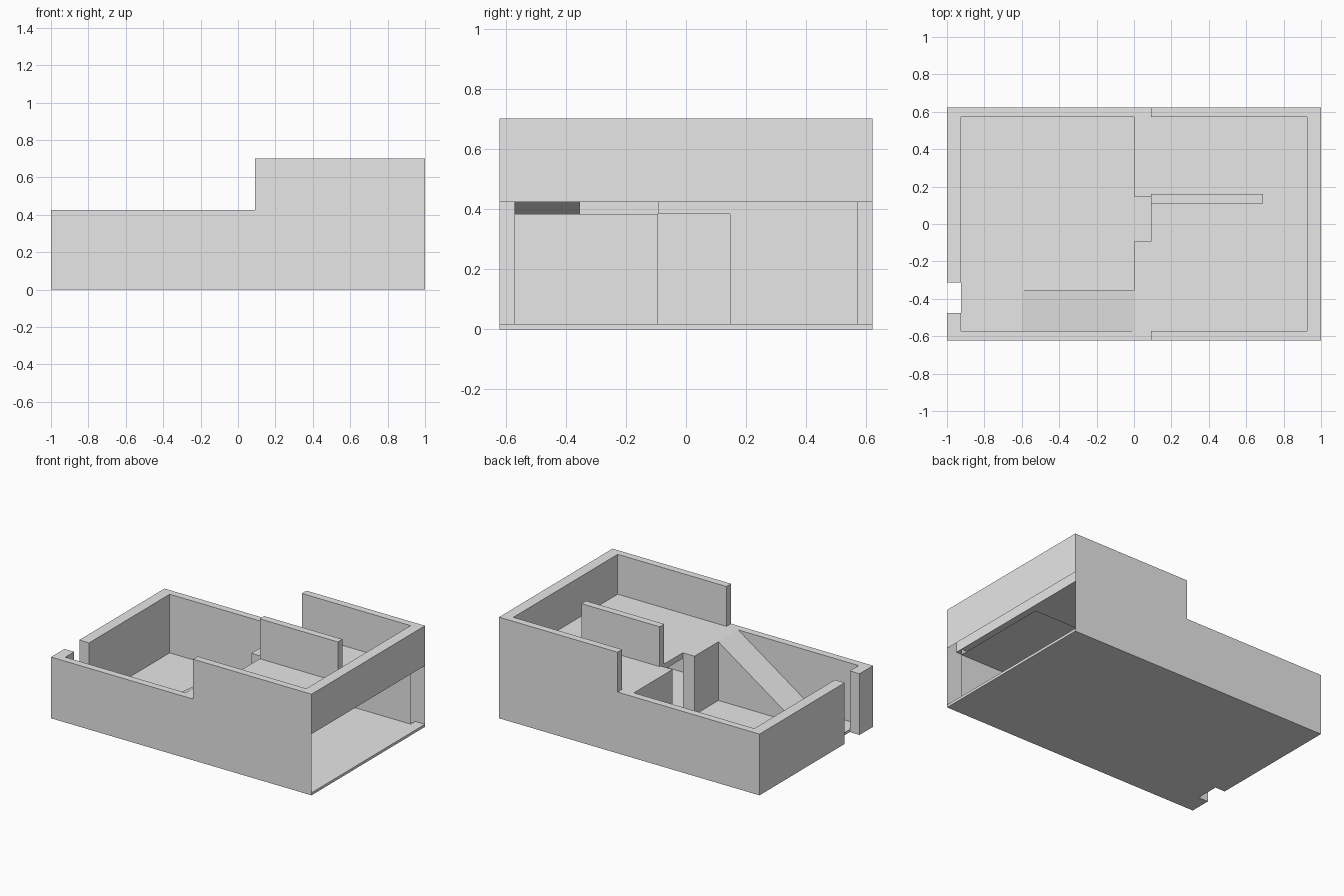
import bpy
import bmesh

default = bpy.data.objects.get("Cube")
if default:
    bpy.data.objects.remove(default, do_unlink=True)

grey = bpy.data.materials.new("plain_grey")
grey.use_nodes = True
colour = (0.8, 0.8, 0.8, 1)
grey.diffuse_color = colour
grey.node_tree.nodes["Principled BSDF"].inputs["Base Color"].default_value = colour

X, Y = 1.0, 0.622            # outer half sizes
XI, YI = 0.925, 0.572        # inner half sizes
FLOOR, CEIL, DECK, TOP = 0.018, 0.385, 0.425, 0.702
STEP = 0.09                  # where the tall walls begin
DOOR_F, DOOR_B = -0.093, 0.147
RAMP_Y, RAMP_X = -0.355, -0.6


def finish(name, bm):
    mesh = bpy.data.meshes.new(name)
    bm.to_mesh(mesh)
    bm.free()
    mesh.materials.append(grey)
    obj = bpy.data.objects.new(name, mesh)
    bpy.context.collection.objects.link(obj)
    return obj


def box(name, x, y, z, skip=""):
    """Box between two limits per axis; skip lists open sides, such as '+x -z'."""
    bm = bmesh.new()
    bmesh.ops.create_cube(bm, size=1)
    bm.normal_update()
    opened = []
    for f in bm.faces:
        axis = max(range(3), key=lambda i: abs(f.normal[i]))
        side = ("+" if f.normal[axis] > 0 else "-") + "xyz"[axis]
        if side in skip:
            opened.append(f)
    bmesh.ops.delete(bm, geom=opened, context='FACES')
    for v in bm.verts:
        v.co = [lim[1] if c > 0 else lim[0] for c, lim in zip(v.co, (x, y, z))]
    return finish(name, bm)


def sheet(name, *corners):
    bm = bmesh.new()
    bm.faces.new([bm.verts.new(c) for c in corners])
    return finish(name, bm)


def flat(name, x, y, z):
    return sheet(name, (x[0], y[0], z), (x[1], y[0], z), (x[1], y[1], z), (x[0], y[1], z))


# Ground floor
box("floor", (-XI, XI), (-YI, YI), (0, FLOOR))
box("floor_sill", (XI, X), (-Y, Y), (0, FLOOR), "-x")

# Long outer walls, low then tall, hollow at the open end
for side, s in (("front", -1), ("back", 1)):
    span = sorted((s * YI, s * Y))
    box(side + "_wall_low", (-X, XI), span, (0, DECK), "+x")
    box(side + "_wall_tall", (STEP, XI), span, (DECK, TOP), "+x -z")
    sheet(side + "_wall_end_skin", (XI, s * Y, 0), (X, s * Y, 0), (X, s * Y, DECK), (XI, s * Y, DECK))

# End walls: low one with a doorway, tall one above the opening
box("entry_wall_short", (-X, -XI), (-YI, -0.475), (0, DECK))
box("entry_wall_long", (-X, -XI), (-0.312, YI), (0, DECK))
box("upper_end_wall", (XI, X), (-Y, Y), (DECK, TOP), "-z")

# Cross wall with a doorway
box("cross_wall_back", (0, STEP), (DOOR_B, YI), (FLOOR, DECK))
box("cross_wall_front", (0, STEP), (-YI, DOOR_F), (FLOOR, CEIL))
box("cross_wall_cap", (0, STEP), (RAMP_Y, DOOR_F), (CEIL, DECK), "+x -y -z")
flat("ramp_landing", (0, STEP), (-YI, RAMP_Y), DECK)

# Upper deck and the ceiling below it
flat("upper_deck", (STEP, XI), (-YI, YI), DECK)
flat("lower_ceiling", (STEP, XI), (-YI, DOOR_B), CEIL)
sheet("deck_edge", (STEP, DOOR_F, CEIL), (STEP, DOOR_F, DECK), (STEP, DOOR_B, DECK), (STEP, DOOR_B, CEIL))

# Partition on the upper deck
box("upper_partition", (STEP, 0.69), (0.11, 0.16), (DECK, TOP), "-z")

# Ramp
sheet("ramp_slope", (RAMP_X, -YI, FLOOR), (0, -YI, DECK), (0, RAMP_Y, DECK), (RAMP_X, RAMP_Y, FLOOR))
sheet("ramp_side", (RAMP_X, RAMP_Y, FLOOR), (0, RAMP_Y, DECK), (0, RAMP_Y, FLOOR))
